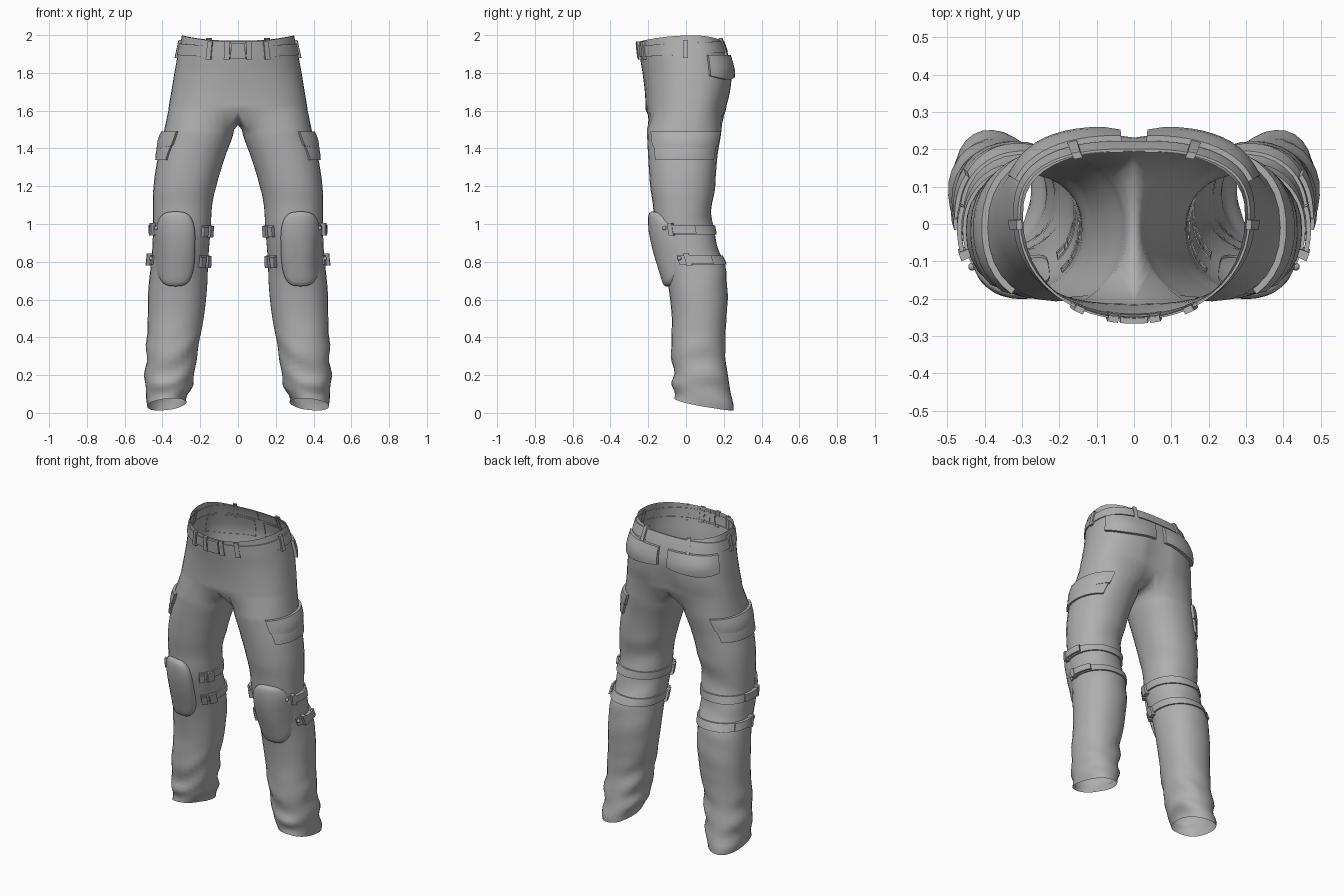
import bpy, bmesh, math
from math import sin, cos, pi, radians, exp

if "Cube" in bpy.data.objects:
    bpy.data.objects.remove(bpy.data.objects["Cube"])

fabric = bpy.data.materials.new("grey_fabric")
fabric.diffuse_color = (0.43, 0.43, 0.43, 1)
fabric.use_nodes = True
fabric.node_tree.nodes["Principled BSDF"].inputs["Base Color"].default_value = fabric.diffuse_color

# Leg sections: height, inner x, outer x, front y, back y
LEG = [(0, .275, .48, -.06, .25), (.1, .248, .49, -.07, .238), (.2, .23, .492, -.068, .22),
       (.35, .21, .484, -.078, .207), (.5, .182, .478, -.075, .215), (.65, .165, .475, -.09, .22),
       (.75, .16, .465, -.11, .212), (.85, .155, .455, -.14, .18), (.97, .145, .45, -.165, .145),
       (1.1, .137, .45, -.175, .137), (1.2, .115, .447, -.19, .155), (1.35, .07, .425, -.2, .165),
       (1.5, .02, .39, -.207, .188)]
# Hip sections: height, half width, front y, back y
HIP = [(1.6, .369, -.213, .213), (1.7, .353, -.218, .237), (1.8, .337, -.23, .245),
       (1.88, .322, -.243, .226), (1.94, .309, -.25, .208), (2.0, .297, -.255, .185)]
CROTCH = 1.6


def section(table, z):
    """Smoothly interpolate a section table at height z."""
    i = 0
    while i < len(table) - 2 and z > table[i + 1][0]:
        i += 1
    p1, p2 = table[i], table[i + 1]
    p0, p3 = table[max(i - 1, 0)], table[min(i + 2, len(table) - 1)]
    t = min(max((z - p1[0]) / (p2[0] - p1[0]), 0), 1)
    out = []
    for a, b, c, d in list(zip(p0, p1, p2, p3))[1:]:
        out.append(b + .5 * t * (c - a + t * (2 * a - 5 * b + 4 * c - d + t * (3 * (b - c) + d - a))))
    return out


def power(v, n):
    return math.copysign(abs(v) ** (2 / n), v)


def leg_point(a, z, off=0.0):
    """Point on the leg; angle 0 is front, 90 outer, 180 back, 270 inner."""
    xi, xo, yf, yb = section(LEG, z)
    # irregular cloth folds gathered at the ankle, and soft ones behind the knee
    low = max(0, min(1, (.48 - z) / .2))
    off += .007 * low * sin(z * 38 + 2.2 * sin(a + .6) + 1.5 * cos(2 * a)) * (.7 + .5 * sin(3 * a + 9 * z))
    off += .005 * exp(-((z - .9) / .3) ** 2) * max(0, -cos(a)) * sin(z * 34 + 2 * sin(a))
    x = (xi + xo) / 2 + ((xo - xi) / 2 + off) * power(sin(a), 2.2)
    y = (yf + yb) / 2 - ((yb - yf) / 2 + off) * power(cos(a), 2.2)
    hem = max(0, 1 - z / .2) * (.045 + .03 * cos(a) - .012 * sin(a))
    return x, y, z + hem


def hip_point(a, z, off=0.0):
    rx, yf, yb = section(HIP, z)
    cy = .02
    n = 2.6 if cos(a) < 0 else 2.1 + max(0, 1.8 - z) * 2
    x = (rx + off) * power(sin(a), n)
    ry = (cy - yf if cos(a) > 0 else yb - cy) + off
    y = cy - ry * power(cos(a), n)
    if cos(a) < 0:  # cleft at the seat
        y -= .03 * exp(-(x / .05) ** 2) * exp(-((z - 1.7) / .12) ** 2)
    return x, y, z


def finish(name, bm, angle=40):
    """Turn a bmesh into a mirrored, smooth shaded object."""
    bmesh.ops.remove_doubles(bm, verts=bm.verts, dist=1e-5)
    bmesh.ops.recalc_face_normals(bm, faces=bm.faces)
    me = bpy.data.meshes.new(name)
    bm.to_mesh(me)
    bm.free()
    me.materials.append(fabric)
    ob = bpy.data.objects.new(name, me)
    bpy.context.collection.objects.link(ob)
    bpy.ops.object.select_all(action='DESELECT')
    ob.select_set(True)
    bpy.context.view_layer.objects.active = ob
    bpy.ops.object.shade_smooth_by_angle(angle=radians(angle))
    mod = ob.modifiers.new("mirror", 'MIRROR')
    mod.merge_threshold = .0005
    return ob


def bridge(bm, lower, upper, closed):
    n = len(lower)
    for i in range(n if closed else n - 1):
        j = (i + 1) % n
        bm.faces.new((lower[i], lower[j], upper[j], upper[i]))


def wrap(name, surf, a0, a1, z0, z1, thick, nu=10, nv=4, taper=0, drop=0, rise=0, base=-.003):
    """Raised cloth panel that follows a surface between two angles and two heights."""
    bm = bmesh.new()
    rows = []
    for j in range(nv + 1):
        v = min(max((j - 1) / (nv - 2), 0), 1)
        row = []
        for i in range(nu + 1):
            u = min(max((i - 1) / (nu - 2), 0), 1)
            rim = i in (0, nu) or j in (0, nv)
            a = radians(a0 + taper * (1 - v) + (a1 - a0 - 2 * taper * (1 - v)) * u)
            z = z0 + (z1 - z0) * v - drop * sin(pi * u) * (1 - v) + rise * (1 - cos(a)) / 2
            puff = thick * (.65 + .35 * sin(pi * u) * sin(pi * v)) if nv > 4 else thick
            row.append(bm.verts.new(surf(a, z, base if rim else puff)))
        rows.append(row)
    for r0, r1 in zip(rows, rows[1:]):
        bridge(bm, r0, r1, False)
    return finish(name, bm)


# Trousers shell: outer arc shared by leg and hip, inner arc closes each leg
NA, NI = 22, 9
bm = bmesh.new()
arc = [radians(-50 + 280 * i / NA) for i in range(NA + 1)]
inner = [radians(230 + 80 * (k + 1) / (NI + 1)) for k in range(NI)]
rings = [[bm.verts.new(leg_point(a, 1.5 * r / 50)) for a in arc + inner] for r in range(51)]
yf, yb = hip_point(0, CROTCH)[1], hip_point(pi, CROTCH)[1]
seam = [bm.verts.new(hip_point(pi * i / NA, CROTCH)) for i in range(NA + 1)]
for k in range(NI):
    t = (k + 1) / (NI + 1)
    seam.append(bm.verts.new((0, yb + (yf - yb) * t, CROTCH - .075 * sin(pi * t) ** .6)))
rings.append(seam)
for r0, r1 in zip(rings, rings[1:]):
    bridge(bm, r0, r1, True)
prev = seam[:NA + 1]
for r in range(1, 13):
    ring = []
    for i in range(NA + 1):
        a = pi * i / NA
        top = 1.965 + .03 * sin(a) ** 2 + .006 * (1 - cos(a)) / 2
        ring.append(bm.verts.new(hip_point(a, CROTCH + (top - CROTCH) * r / 12)))
    bridge(bm, prev, ring, False)
    prev = ring
for v in bm.verts:
    if abs(v.co.x) < 1e-4:
        v.co.x = 0
finish("trousers", bm, 60)

# Belt, buckle and belt loops
wrap("belt", hip_point, 0, 180, 1.885, 1.945, .006, nu=46, rise=.025)
wrap("belt_buckle", hip_point, 0, 6, 1.875, 1.955, .015, nu=4)
for n, deg in enumerate((9.5, 27, 86, 156)):
    wrap(f"belt_loop_{n}", hip_point, deg - 2.5, deg + 2.5, 1.87, 1.965, .014, nu=4, rise=.02)

# Seat pocket flaps
wrap("seat_pocket_flap", hip_point, 111, 177, 1.785, 1.895, .026, nu=14, nv=6, drop=.02)

# Cargo pockets with flaps
wrap("cargo_pocket", leg_point, 38, 152, 1.34, 1.47, .018, nu=14, nv=7, taper=5)
wrap("cargo_flap", leg_point, 35, 155, 1.415, 1.49, .025, nu=14, nv=6, taper=3, drop=.022)

# Knee pad: domed rounded plate lying over the front of the knee, reaching back at the outer side
bm = bmesh.new()
SEG, layers = 36, [(.25, .034), (.5, .034), (.72, .032), (.88, .029), (.97, .023), (1, .014), (1, -.008)]


def pad_point(r, t, off):
    v = r * power(sin(t), 3.1)
    z = .868 + .198 * v
    x = .331 + (.104 + .006 * v) * r * power(cos(t), 3.1)
    xi, xo, f, b = section(LEG, z)
    s = min(abs((x - (xi + xo) / 2) / ((xo - xi) / 2)), .97)
    bulge = (1 - s ** 2.2) ** (1 / 2.2)
    side = max(0, cos(t)) * r ** 5 * exp(-((z - .82) / .1) ** 2)
    return x + .012 * side, (f + b) / 2 - (b - f) / 2 * bulge - off + .055 * side, z


center = bm.verts.new(pad_point(0, 0, .034))
prev = None
for r, off in layers:
    ring = [bm.verts.new(pad_point(r, 2 * pi * i / SEG, off)) for i in range(SEG)]
    if prev:
        bridge(bm, prev, ring, True)
    else:
        for i in range(SEG):
            bm.faces.new((center, ring[i], ring[(i + 1) % SEG]))
    prev = ring
finish("knee_pad", bm, 50)

# Knee straps with inner buckles, outer loose ends and rivets
for label, z, start in (("upper", .97, 50), ("lower", .81, 66)):
    wrap(f"{label}_knee_strap", leg_point, start, 318, z - .025, z + .022, .009, nu=36)
    wrap(f"{label}_strap_buckle", leg_point, 284, 300, z - .042, z + .02, .022, nu=5)
    wrap(f"{label}_strap_slide", leg_point, 306, 318, z - .04, z + .012, .02, nu=5)
    wrap(f"{label}_strap_end", leg_point, start + 14, start + 58, z - .02, z + .025, .024,
         nu=8, base=.012)
    wrap(f"{label}_strap_frame", leg_point, start + 14, start + 22, z - .03, z + .034, .028, nu=4)
    bm = bmesh.new()
    bmesh.ops.create_uvsphere(bm, u_segments=10, v_segments=6, radius=.011)
    bmesh.ops.translate(bm, verts=bm.verts, vec=leg_point(radians(start + 4), z + .008, .012))
    finish(f"{label}_rivet", bm)
